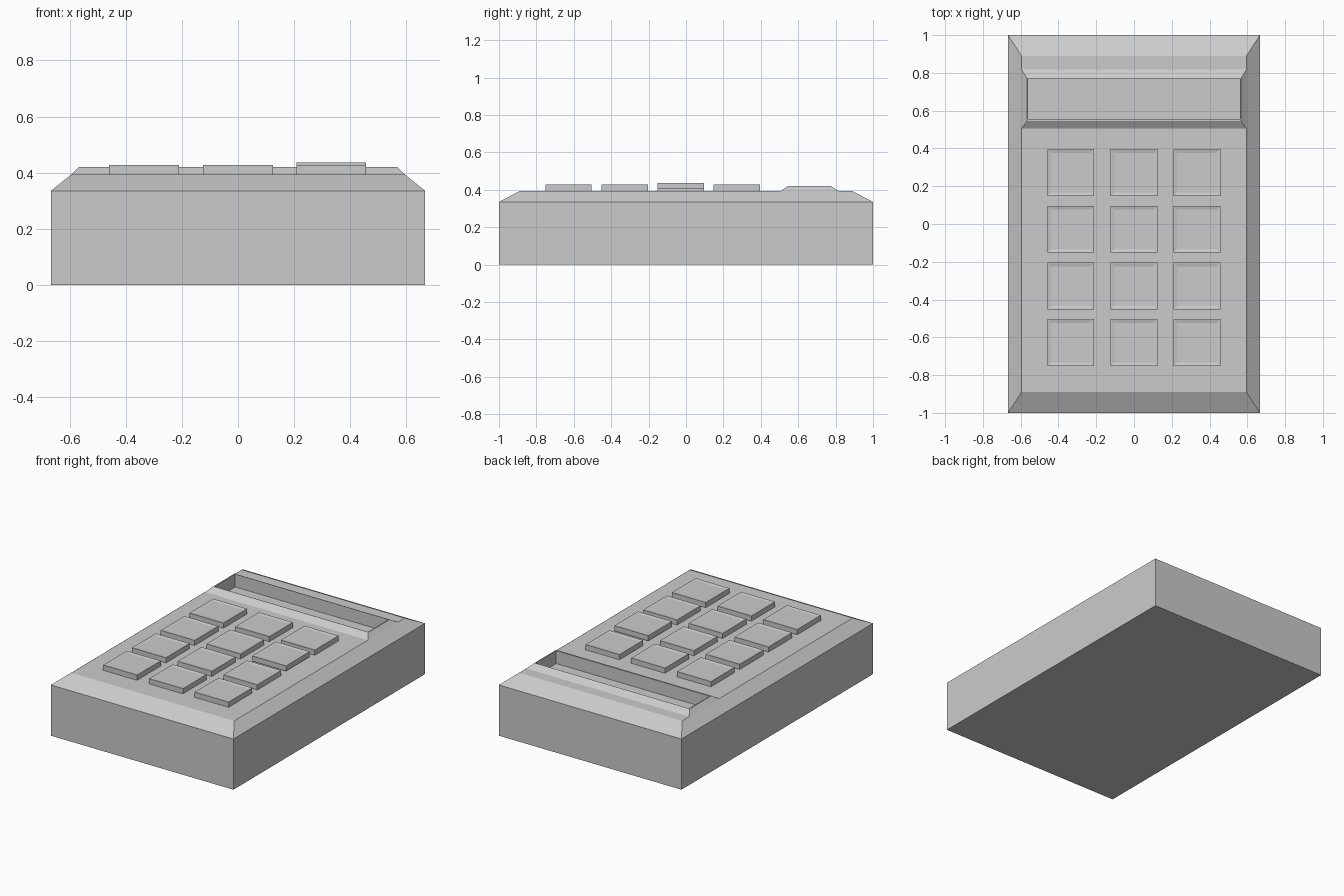
import bpy, bmesh

if "Cube" in bpy.data.objects:
    bpy.data.objects.remove(bpy.data.objects["Cube"])


def loft(name, rings, cap_start=False, cap_end=False):
    """Join rectangular rings (x0, x1, y0, y1, z) with flat quads."""
    bm = bmesh.new()
    loops = [[bm.verts.new(p) for p in
              ((x0, y0, z), (x1, y0, z), (x1, y1, z), (x0, y1, z))]
             for x0, x1, y0, y1, z in rings]
    for a, b in zip(loops, loops[1:]):
        for i in range(4):
            j = (i + 1) % 4
            bm.faces.new((a[i], a[j], b[j], b[i]))
    if cap_start:
        bm.faces.new(loops[0][::-1])
    if cap_end:
        bm.faces.new(loops[-1])
    # drop zero-area strips where two rings share a side line
    flat = [f for f in bm.faces if f.calc_area() < 1e-6]
    bmesh.ops.delete(bm, geom=flat, context='FACES_ONLY')
    mesh = bpy.data.meshes.new(name)
    bm.to_mesh(mesh)
    bm.free()
    obj = bpy.data.objects.new(name, mesh)
    bpy.context.collection.objects.link(obj)
    return obj


def ring(half_x, y0, y1, z):
    return (-half_x, half_x, y0, y1, z)


TOP = 0.393
display_base = ring(0.595, 0.505, 0.817, TOP)

# Case with bevelled top edge, open under the display
loft("case", [ring(0.667, -1, 1, 0),
              ring(0.667, -1, 1, 0.335),
              ring(0.595, -0.89, 0.89, TOP),
              display_base], cap_start=True)

# Raised display frame and sunken screen
loft("display_frame", [display_base,
                       ring(0.567, 0.545, 0.773, 0.42),
                       ring(0.56, 0.555, 0.77, 0.42),
                       ring(0.56, 0.555, 0.77, 0.335)], cap_end=True)

# Keypad: dished square keys, one of them standing slightly proud
KEY, INSET, HEIGHT = 0.124, 0.104, 0.034
for row, cy in enumerate((0.272, -0.028, -0.328, -0.628)):
    for col, cx in enumerate((-0.335, 0, 0.333)):
        z = TOP + (0.01 if (row, col) == (1, 2) else 0)

        def square(h, zz):
            return (cx - h, cx + h, cy - h, cy + h, zz)

        loft(f"key_{row + 1}_{col + 1}",
             [square(KEY, z), square(KEY, z + HEIGHT),
              square(KEY - 0.004, z + HEIGHT),
              square(INSET, z + HEIGHT - 0.004)],
             cap_start=True, cap_end=True)
